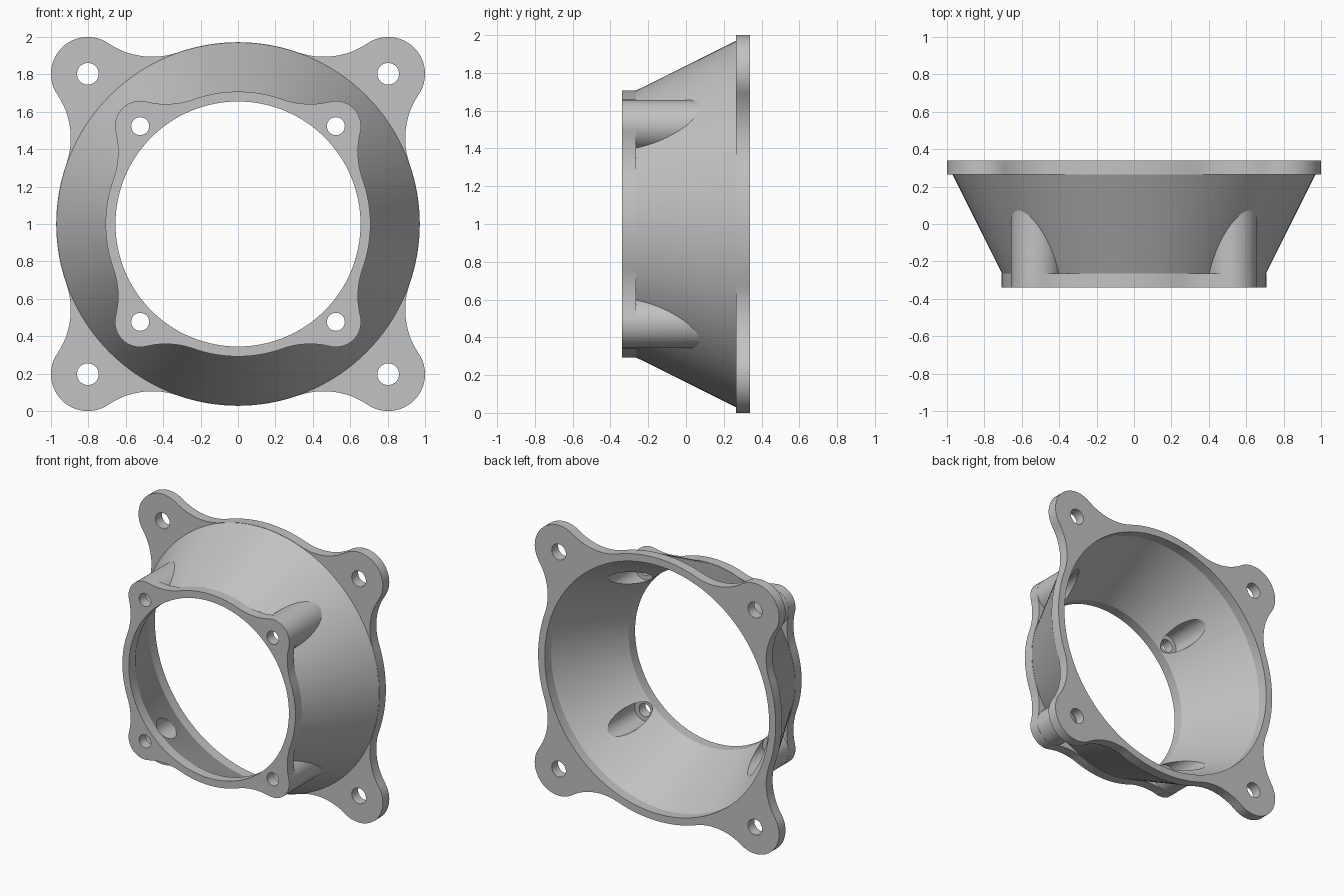
import bpy, bmesh
from math import sin, cos, pi, acos, atan2, hypot, tau

cube = bpy.data.objects.get("Cube")
if cube:
    bpy.data.objects.remove(cube, do_unlink=True)

FRONT, BACK, PLATE = -0.34, 0.34, 0.075
SCREW_F, SCREW_B = 0.523, 0.803      # screw hole offsets, front and back
LOBE_F, LOBE_B = 0.135, 0.197        # corner lobe radii
CORNERS = [(sx, sz) for sx in (-1, 1) for sz in (-1, 1)]

grey = bpy.data.materials.new("light_grey")
grey.use_nodes = True
color = (0.54, 0.54, 0.54, 1)
grey.diffuse_color = color
grey.node_tree.nodes["Principled BSDF"].inputs["Base Color"].default_value = color


def skin(name, rings):
    """Closed solid through equal-length rings of (x, y, z), capped at both ends."""
    bm = bmesh.new()
    loops = [[bm.verts.new(p) for p in ring] for ring in rings]
    n = len(loops[0])
    for a, b in zip(loops, loops[1:]):
        for i in range(n):
            j = (i + 1) % n
            bm.faces.new((a[i], a[j], b[j], b[i]))
    bm.faces.new(loops[0])
    bm.faces.new(loops[-1])
    bmesh.ops.recalc_face_normals(bm, faces=bm.faces[:])
    mesh = bpy.data.meshes.new(name)
    bm.to_mesh(mesh)
    bm.free()
    mesh.materials.append(grey)
    ob = bpy.data.objects.new(name, mesh)
    bpy.context.collection.objects.link(ob)
    return ob


def lathe(name, profile, cx=0, cz=0, n=128):
    """Solid of revolution about the depth axis from (y, radius) pairs."""
    return skin(name, [[(cx + r * cos(tau * i / n), y, 1 + cz + r * sin(tau * i / n))
                        for i in range(n)] for y, r in profile])


def arc(cx, cy, r, a, b, n):
    return [(cx + r * cos(a + (b - a) * i / n), cy + r * sin(a + (b - a) * i / n))
            for i in range(n)]


def flange(name, y0, y1, ring, offset, lobe, fillet):
    """Round plate with four corner lobes blended in by tangent fillets."""
    reach, far = ring + fillet, hypot(offset, offset)
    phi = pi / 4 - acos((reach**2 + far**2 - (lobe + fillet)**2) / (2 * reach * far))
    gx, gy = reach * cos(phi), reach * sin(phi)
    to_lobe = atan2(offset - gy, offset - gx)
    half = arc(0, 0, ring, 0, phi, 8)
    half += arc(gx, gy, fillet, phi + pi, to_lobe, 12)
    half += arc(offset, offset, lobe, to_lobe - pi, pi / 4, 12)
    tip = offset + lobe * cos(pi / 4)
    quarter = half + [(tip, tip)] + [(y, x) for x, y in reversed(half[1:])]
    outline = []
    for k in range(4):
        outline += quarter
        quarter = [(-y, x) for x, y in quarter]
    return skin(name, [[(x, y, 1 + z) for x, z in outline] for y in (y0, y1)])


def combine(target, other, operation):
    mod = target.modifiers.new(operation.lower(), 'BOOLEAN')
    mod.operation, mod.solver, mod.object = operation, 'EXACT', other
    bpy.context.view_layer.objects.active = target
    bpy.ops.object.modifier_apply(modifier=mod.name)
    bpy.data.objects.remove(other, do_unlink=True)


# Outer cone, overlapping both plates
body = lathe("fan_duct_adapter", [(-0.3, 0.7), (FRONT + PLATE, 0.706),
                                  (BACK - PLATE, 0.97), (0.3, 0.96)])

# Front and back mounting plates
combine(body, flange("front_flange", FRONT, FRONT + PLATE, 0.708, SCREW_F, LOBE_F, 0.44), 'UNION')
combine(body, flange("back_flange", BACK - PLATE, BACK, 0.972, SCREW_B, LOBE_B, 0.416), 'UNION')

# Screw bosses running back into the cone
for sx, sz in CORNERS:
    combine(body, lathe("screw_boss", [(-0.3, LOBE_F - 0.001), (0.1, LOBE_F - 0.001)],
                        sx * SCREW_F, sz * SCREW_F, 64), 'UNION')

# Air passage
combine(body, lathe("air_passage", [(-0.5, 0.655), (FRONT + PLATE, 0.655),
                                    (BACK - PLATE, 0.918), (0.5, 0.918)]), 'DIFFERENCE')

# Screw head pockets and screw holes
for sx, sz in CORNERS:
    fx, fz, bx, bz = sx * SCREW_F, sz * SCREW_F, sx * SCREW_B, sz * SCREW_B
    combine(body, lathe("head_pocket", [(FRONT + PLATE, 0.082), (0.12, 0.082)], fx, fz, 48), 'DIFFERENCE')
    combine(body, lathe("front_hole", [(-0.4, 0.048), (-0.2, 0.048)], fx, fz, 32), 'DIFFERENCE')
    combine(body, lathe("back_hole", [(0.2, 0.058), (0.4, 0.058)], bx, bz, 32), 'DIFFERENCE')

# Smooth curved walls, keep the rims sharp
bpy.ops.object.select_all(action='DESELECT')
body.select_set(True)
bpy.context.view_layer.objects.active = body
bpy.ops.object.shade_smooth_by_angle(angle=pi / 7)
